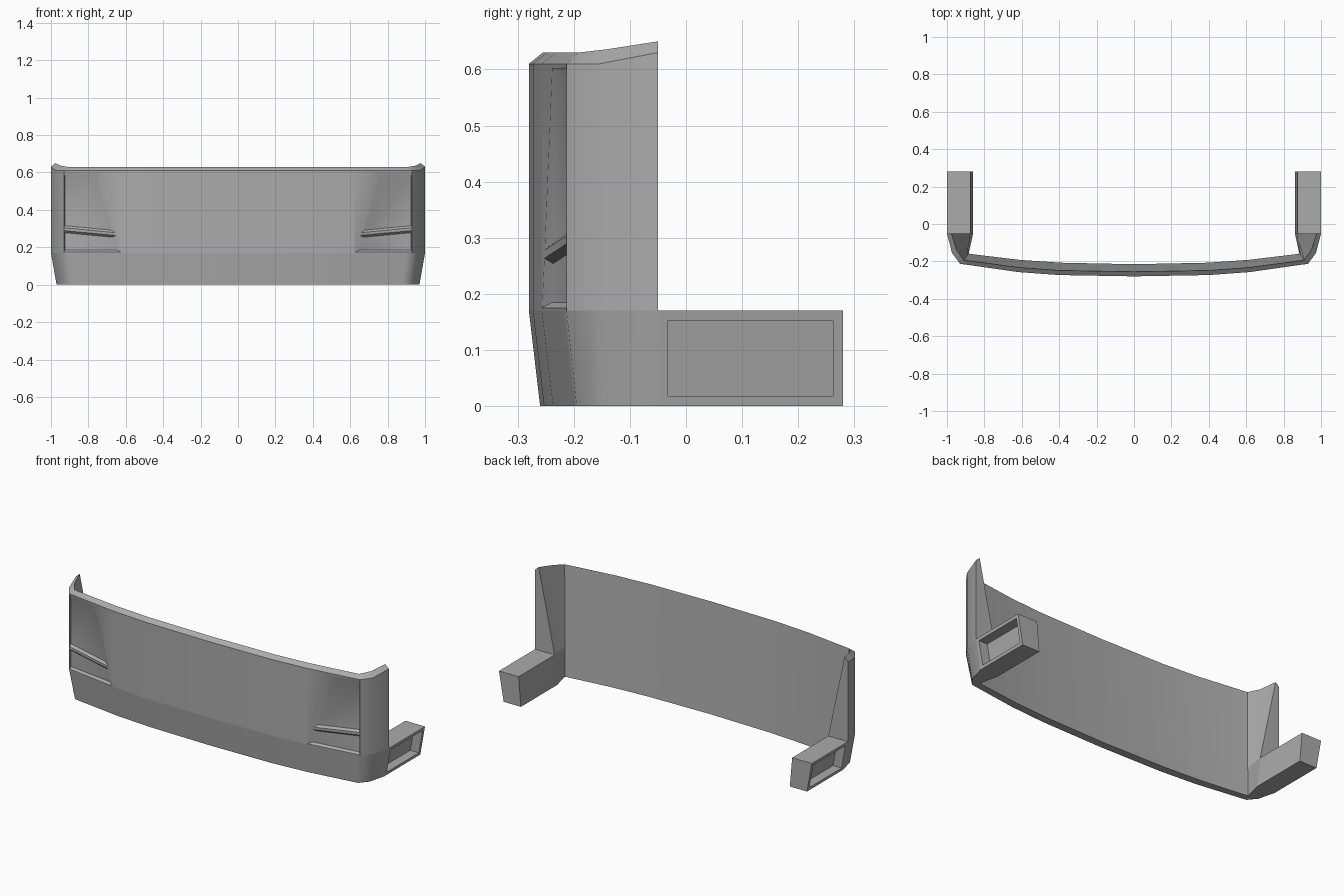
import bpy, bmesh

if "Cube" in bpy.data.objects:
    bpy.data.objects.remove(bpy.data.objects["Cube"])

grey = bpy.data.materials.new("dark_grey")
grey.diffuse_color = (.41, .41, .41, 1)
grey.use_nodes = True
grey.node_tree.nodes["Principled BSDF"].inputs["Base Color"].default_value = grey.diffuse_color


def make_object(name, bm):
    bmesh.ops.recalc_face_normals(bm, faces=bm.faces)
    mesh = bpy.data.meshes.new(name)
    bm.to_mesh(mesh)
    bm.free()
    mesh.materials.append(grey)
    ob = bpy.data.objects.new(name, mesh)
    bpy.context.collection.objects.link(ob)
    return ob


def activate(ob):
    bpy.ops.object.select_all(action='DESELECT')
    ob.select_set(True)
    bpy.context.view_layer.objects.active = ob


def loft(rings):
    """Closed solid through rings with equal point counts."""
    bm = bmesh.new()
    vs = [[bm.verts.new(p) for p in r] for r in rings]
    n = len(rings[0])
    for a, b in zip(vs, vs[1:]):
        for i in range(n):
            j = (i + 1) % n
            bm.faces.new((a[i], a[j], b[j], b[i]))
    bm.faces.new(vs[0])
    bm.faces.new(vs[-1])
    return bm


# Bumper shell: plan stations as
# outer xy, lower outer xy, top ridge xyz, inner mid xy, inner bottom xy
stations = [
    ((0, -.28), (0, -.26), (0, -.255, .63), (0, -.226, ), (0, -.215)),
    ((.4, -.273), (.39, -.253), (.4, -.248, .63), (.392, -.218), (.39, -.207)),
    ((.62, -.257), (.605, -.237), (.615, -.232, .63), (.612, -.203), (.61, -.192)),
    ((.90, -.217), (.878, -.199), (.885, -.196, .63), (.868, -.172), (.86, -.162)),
    ((.93, -.213), (.905, -.195), (.91, -.192, .63), (.892, -.168), (.884, -.158)),
    ((.973, -.155), (.945, -.148), (.948, -.14, .636), (.885, -.108), (.872, -.104)),
    ((1, -.05), (.97, -.05), (.977, -.05, .65), (.875, -.05), (.86, -.05)),
]


def ring(s, sign):
    o, low, ridge, im, ib = s
    top = .63 if o[0] == 1 else .61
    pts = [(*low, 0), (*o, .17), (*o, top), ridge, (*im, .17), (*ib, 0)]
    return [(sign * x, y, z) for x, y, z in pts]


shell = make_object("bumper_shell", loft(
    [ring(s, -1) for s in reversed(stations[1:])] + [ring(s, 1) for s in stations]))

# Lamp recesses: (opening outline, floor outline) in x,z on the outer front panel
recesses = [
    ([(.928, .604), (.748, .604), (.655, .277), (.928, .303)],
     [(.926, .58), (.765, .58), (.68, .292), (.926, .316)]),
    ([(.928, .29), (.65, .264), (.622, .174), (.928, .174)],
     [(.926, .278), (.672, .254), (.65, .185), (.926, .185)]),
]


def on_panel(x, z, depth, sign):
    return (sign * x, -.257 + (x - .62) * .044 / .31 + depth, z)


for sign in (-1, 1):
    for opening, floor in recesses:
        cutter = make_object("recess_cutter", loft([
            [on_panel(x, z, -.001, sign) for x, z in opening],
            [on_panel(x, z, .013, sign) for x, z in floor]]))
        cutter.hide_render = True
        activate(shell)
        mod = shell.modifiers.new("recess", 'BOOLEAN')
        mod.operation = 'DIFFERENCE'
        mod.solver = 'EXACT'
        mod.object = cutter
        bpy.ops.object.modifier_apply(modifier=mod.name)
        bpy.data.objects.remove(cutter)

activate(shell)
bpy.ops.object.shade_smooth_by_angle(angle=.6)

# Crisp crease above the valance, soft valance corners
mesh = shell.data
for e in mesh.edges:
    a, b = (mesh.vertices[i].co for i in e.vertices)
    if abs(a.z - .17) < .001 and abs(b.z - .17) < .001:
        e.use_edge_sharp = True
    elif abs(a.z - b.z) > .16 and max(a.z, b.z) < .171 and max(abs(a.x), abs(b.x)) > .92 \
            and max(a.y, b.y) < -.1:
        e.use_edge_sharp = False

# Side arms: sheared bars with a pocket in the outer face
section = [(.86, 0), (.97, 0), (1, .17), (.875, .17)]
bm = loft([[(x, y, z) for x, z in section] for y in (-.05, .28)])
bmesh.ops.recalc_face_normals(bm, faces=bm.faces)
outer = max(bm.faces, key=lambda f: f.calc_center_median().x)
bmesh.ops.inset_region(bm, faces=[outer], thickness=.018, use_even_offset=True)
pocket = bmesh.ops.extrude_discrete_faces(bm, faces=[outer])["faces"][0]
bmesh.ops.translate(bm, vec=(-.055, 0, 0), verts=pocket.verts)
arm = make_object("side_arms", bm)
arm.modifiers.new("mirror", 'MIRROR')
